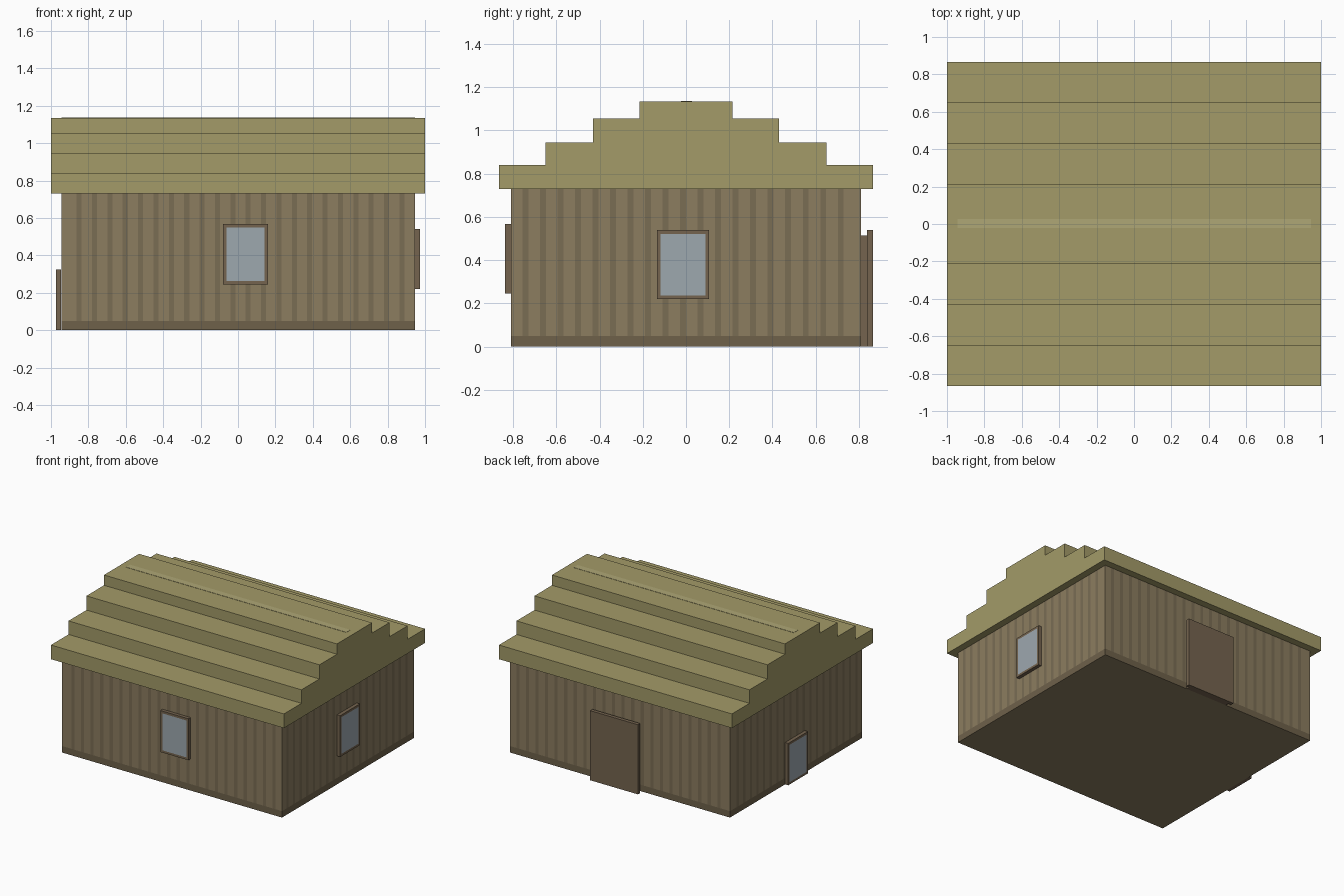
import bpy, bmesh
from mathutils import Matrix, Vector

if "Cube" in bpy.data.objects:
    bpy.data.objects.remove(bpy.data.objects["Cube"])


def material(name, rgb):
    m = bpy.data.materials.new(name)
    m.diffuse_color = [((c / 255 + 0.055) / 1.055) ** 2.4 for c in rgb] + [1]
    m.use_nodes = True
    m.node_tree.nodes["Principled BSDF"].inputs["Base Color"].default_value = m.diffuse_color
    return m


wall = material("wall", (140, 125, 96))
groove = material("groove", (122, 109, 84))
band = material("band", (110, 97, 74))
timber = material("timber", (117, 100, 79))
glass = material("glass", (157, 168, 175))
thatch = material("thatch", (163, 155, 104))
ridge = material("ridge", (175, 167, 118))


def finish(bm, name, *mats):
    bmesh.ops.recalc_face_normals(bm, faces=bm.faces)
    me = bpy.data.meshes.new(name)
    bm.to_mesh(me)
    bm.free()
    ob = bpy.data.objects.new(name, me)
    for m in mats:
        me.materials.append(m)
    bpy.context.collection.objects.link(ob)
    return ob


def box(lo, hi):
    lo, hi = Vector(lo), Vector(hi)
    bm = bmesh.new()
    bmesh.ops.create_cube(bm, size=1, matrix=Matrix.Translation((lo + hi) / 2)
                          @ Matrix.Diagonal((*(hi - lo), 1)))
    return bm


# Walls: one box sliced into plank grooves and a dark foot band
X, Y, FOOT, EAVE = 0.945, 0.81, 0.05, 0.73
px, py, gw = 2 * X / 23, 2 * Y / 20, 0.027
grooves = [[-X + k * px for k in range(1, 23)],
           [-Y + k * py - gw for k in range(1, 20)]]
bm = box((-X, -Y, 0), (X, Y, EAVE))


def cut(axis, pos):
    co, no = Vector(), Vector()
    co[axis], no[axis] = pos, 1
    bmesh.ops.bisect_plane(bm, geom=bm.verts[:] + bm.edges[:] + bm.faces[:],
                           plane_co=co, plane_no=no)


cut(2, FOOT)
for axis in (0, 1):
    for s in grooves[axis]:
        cut(axis, s)
        cut(axis, s + gw)
for f in bm.faces:
    c, n = f.calc_center_median(), f.normal
    if abs(n.z) > 0.5:
        continue
    axis = 0 if abs(n.y) > 0.5 else 1
    if c.z < FOOT:
        f.material_index = 2
    elif any(s < c[axis] < s + gw for s in grooves[axis]):
        f.material_index = 1
finish(bm, "walls", wall, groove, band)

# Stepped roof: half profile mirrored and extruded along x
half = [(0.865, 0.73), (0.865, 0.84), (0.65, 0.84), (0.65, 0.945),
        (0.43, 0.945), (0.43, 1.055), (0.215, 1.055), (0.215, 1.135)]
outline = half + [(-y, z) for y, z in reversed(half)]
bm = bmesh.new()
end = bm.faces.new([bm.verts.new((-1, y, z)) for y, z in outline])
ext = bmesh.ops.extrude_face_region(bm, geom=[end])
bmesh.ops.translate(bm, vec=(2, 0, 0),
                    verts=[v for v in ext["geom"] if isinstance(v, bmesh.types.BMVert)])
finish(bm, "roof", thatch)

# Pale ridge strip
finish(box((-X, -0.022, 1.10), (X, 0.028, 1.137)), "ridge_strip", ridge)


# Windows: slab with a flush pane inset on its outer face
def window(name, lo, hi, out):
    bm = box(lo, hi)
    face = max(bm.faces, key=lambda f: f.normal.dot(Vector(out)))
    bmesh.ops.inset_region(bm, faces=[face], thickness=0.025)
    face.material_index = 1
    finish(bm, name, timber, glass)


window("front_window", (-0.08, -0.837, 0.245), (0.16, -Y, 0.567), (0, -1, 0))
window("right_window", (X, -0.135, 0.22), (0.972, 0.107, 0.54), (1, 0, 0))
window("left_window", (-0.972, -0.107, 0), (-X, 0.135, 0.325), (-1, 0, 0))

# Back door: inner leaf and wider outer panel
finish(box((-0.167, Y, 0), (0.194, 0.837, 0.515)), "door_leaf", timber)
finish(box((-0.193, 0.837, 0), (0.219, 0.865, 0.54)), "door_panel", timber)
